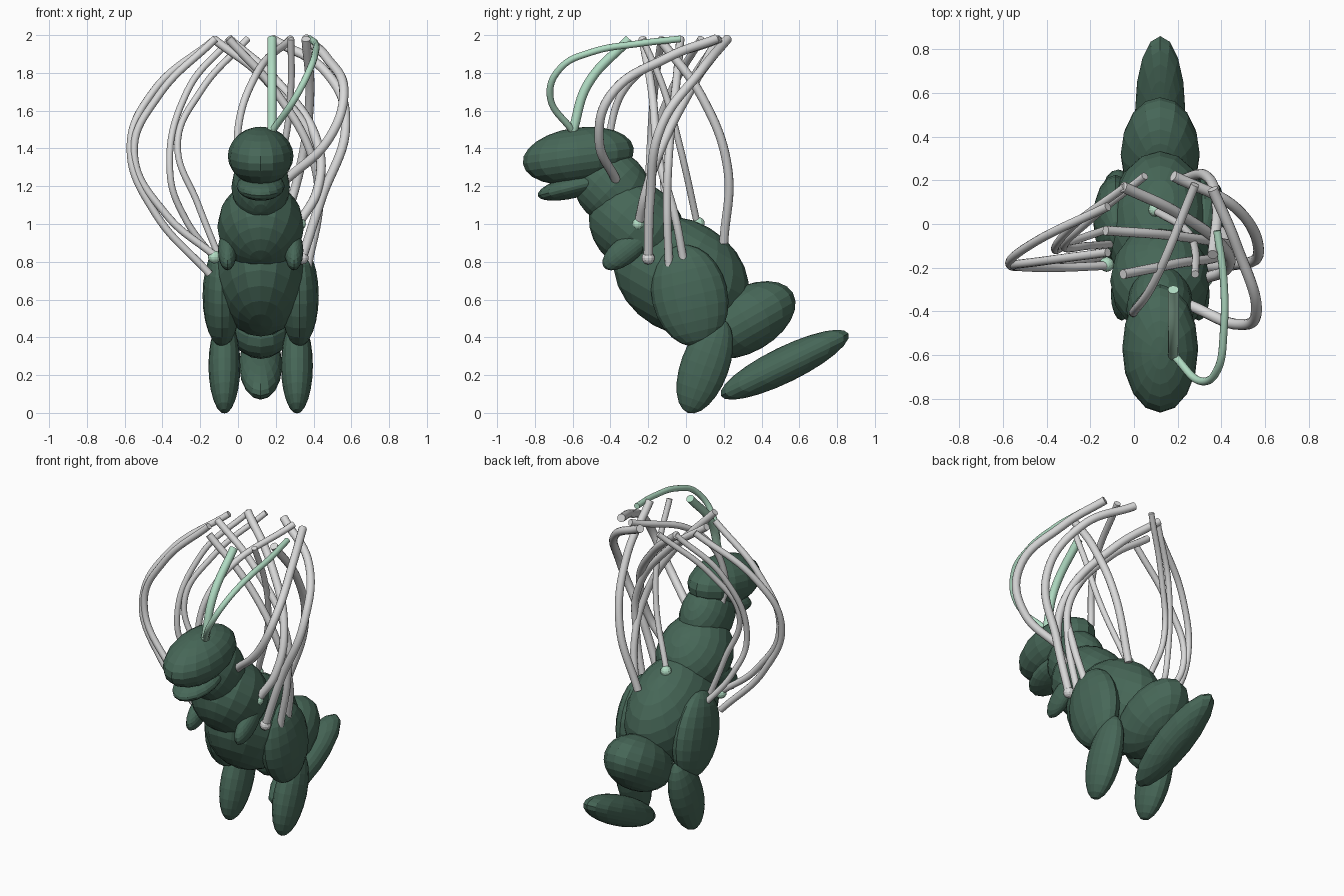
import bpy, bmesh, math
from mathutils import Matrix, Vector

if "Cube" in bpy.data.objects:
    bpy.data.objects.remove(bpy.data.objects["Cube"])

CX = 0.12  # the body's middle plane


def colour(name, rgb):
    m = bpy.data.materials.new(name)
    m.diffuse_color = (*rgb, 1)
    m.use_nodes = True
    m.node_tree.nodes["Principled BSDF"].inputs["Base Color"].default_value = m.diffuse_color
    return m


GREEN = colour("dark_green", (0.062, 0.135, 0.096))
GREY = colour("light_grey", (0.70, 0.70, 0.70))
MINT = colour("mint", (0.44, 0.72, 0.55))


def ellipsoid(name, x, y, z, width, length, height, tilt, mat=GREEN, seg=16, rings=12):
    """Faceted ellipsoid (half sizes), long axis tilted up from +y."""
    bm = bmesh.new()
    bmesh.ops.create_uvsphere(bm, u_segments=seg, v_segments=rings, radius=1.005)
    m = (Matrix.Translation((x, y, z)) @ Matrix.Rotation(math.radians(tilt), 4, 'X')
         @ Matrix.Diagonal((width, length, height, 1)))
    if abs(tilt) > 60:  # upright limbs have their poles at the ends
        m = m @ Matrix.Rotation(math.radians(90), 4, 'X')
    bm.transform(m)
    me = bpy.data.meshes.new(name)
    bm.to_mesh(me)
    bm.free()
    me.materials.append(mat)
    ob = bpy.data.objects.new(name, me)
    bpy.context.collection.objects.link(ob)
    return ob


def string(name, pts, radius, mat=GREY):
    """Round open-ended tube swept along a smooth path."""
    cu = bpy.data.curves.new(name, 'CURVE')
    cu.dimensions = '3D'
    cu.bevel_depth = radius
    cu.bevel_resolution = 4
    cu.resolution_u = 10
    cu.use_fill_caps = True
    sp = cu.splines.new('BEZIER')
    sp.bezier_points.add(len(pts) - 1)
    for bp, p in zip(sp.bezier_points, pts):
        bp.co = Vector(p)
        bp.handle_left_type = bp.handle_right_type = 'AUTO'
    cu.materials.append(mat)
    ob = bpy.data.objects.new(name, cu)
    bpy.context.collection.objects.link(ob)
    bpy.ops.object.select_all(action='DESELECT')
    ob.select_set(True)
    bpy.context.view_layer.objects.active = ob
    bpy.ops.object.convert(target='MESH')
    ob = bpy.context.view_layer.objects.active
    # turn every face outward, then open the ends
    bm = bmesh.new()
    bm.from_mesh(ob.data)
    bmesh.ops.remove_doubles(bm, verts=bm.verts, dist=1e-5)
    bmesh.ops.recalc_face_normals(bm, faces=bm.faces)
    if bm.calc_volume(signed=True) < 0:
        bmesh.ops.reverse_faces(bm, faces=bm.faces)
    bmesh.ops.delete(bm, geom=[f for f in bm.faces if len(f.verts) > 4], context='FACES')
    bm.to_mesh(ob.data)
    bm.free()
    bpy.ops.object.shade_smooth_by_angle(angle=math.radians(50))


# Body along the middle plane
ellipsoid("head", CX, -0.57, 1.36, 0.173, 0.295, 0.15, 8)
ellipsoid("jaw", CX, -0.585, 1.20, 0.127, 0.205, 0.06, 14)
ellipsoid("neck", CX, -0.392, 1.195, 0.154, 0.215, 0.19, -45)
ellipsoid("chest", CX, -0.26, 0.985, 0.228, 0.27, 0.228, -40)
ellipsoid("belly", CX, -0.025, 0.722, 0.242, 0.375, 0.296, -30)
ellipsoid("tail_base", CX, 0.318, 0.492, 0.180, 0.285, 0.17, 30)
ellipsoid("tail_tip", CX, 0.522, 0.255, 0.114, 0.374, 0.094, 26)

# Paired limbs
for side, s in (("right", 1), ("left", -1)):
    ellipsoid(side + "_arm", CX + s * 0.176, -0.32, 0.86, 0.05, 0.145, 0.07, 38)
    ellipsoid(side + "_thigh", CX + s * 0.205, 0.02, 0.62, 0.102, 0.272, 0.2, 103)
    ellipsoid(side + "_shin", CX + s * 0.192, 0.10, 0.25, 0.084, 0.264, 0.127, 70)

# Head strings
string("head_string_front", [(.18, -.60, 1.49), (.18, -.52, 1.74), (.18, -.30, 1.98)], .025, MINT)
string("head_string_back", [(.18, -.60, 1.49), (.31, -.72, 1.68), (.385, -.66, 1.83),
                            (.41, -.50, 1.91), (.41, -.25, 1.955), (.38, -.03, 1.98)], .018, MINT)

# Neck strings
string("neck_string_right", [(.25, -.37, 1.23), (.48, -.46, 1.45), (.56, -.40, 1.68),
                             (.47, -.10, 1.88), (.36, .16, 1.98)], .025)
string("neck_string_left", [(.02, -.38, 1.22), (.0, -.40, 1.5), (.09, -.27, 1.78),
                            (.28, .18, 1.98)], .02)

# Back strings
string("back_string_upper", [(.10, .06, 1.0), (.24, -.03, 1.4), (.28, -.12, 1.72),
                             (.28, -.23, 1.98)], .018)
string("back_string_lower", [(.21, .20, .90), (.33, .22, 1.3), (.38, .08, 1.68),
                             (.36, -.14, 1.98)], .024)

# Left limb strings
string("left_arm_string_outer", [(-.12, .08, 1.98), (-.45, -.08, 1.70), (-.57, -.18, 1.40),
                                 (-.44, -.19, 1.06), (-.15, -.15, .735)], .02)
string("left_arm_string_inner", [(-.12, -.13, 1.98), (-.42, -.17, 1.68), (-.55, -.19, 1.38),
                                 (-.38, -.20, 1.05), (-.12, -.19, .83)], .02)
string("left_leg_string_front", [(.05, .22, 1.98), (-.20, .02, 1.70), (-.32, -.10, 1.42),
                                 (-.21, -.10, 1.10), (-.09, -.09, .80)], .018)
string("left_leg_string_back", [(-.04, .17, 1.98), (-.27, .0, 1.70), (-.36, -.12, 1.27),
                                (-.28, -.08, 1.03), (-.11, -.02, .80)], .018)

# Right limb strings
string("right_arm_string_outer", [(.18, .22, 1.98), (.47, .07, 1.80), (.57, -.13, 1.52),
                                  (.44, -.19, 1.13), (.34, -.20, .82)], .025)
string("right_arm_string_inner", [(-.05, .17, 1.98), (.20, .05, 1.76), (.42, -.12, 1.43),
                                  (.42, -.21, 1.18), (.32, -.25, 1.0)], .025)
string("right_leg_string_front", [(-.13, -.03, 1.98), (.15, -.05, 1.76), (.42, -.09, 1.38),
                                  (.43, -.10, 1.10), (.37, -.09, .78)], .022)
string("right_leg_string_back", [(-.05, -.23, 1.98), (.20, -.18, 1.70), (.40, -.14, 1.33),
                                 (.42, -.06, 1.05), (.37, -.01, .79)], .022)

# Small knots where strings meet the body
for name, p, mat in (("back_knot", (.10, .065, 1.003), MINT),
                     ("left_knot", (-.125, -.185, .825), MINT),
                     ("right_shoulder_knot", (.325, -.255, 1.0), MINT),
                     ("right_arm_knot", (.34, -.20, .82), GREY)):
    ellipsoid(name, *p, .034, .034, .034, 0, mat, 12, 8)
